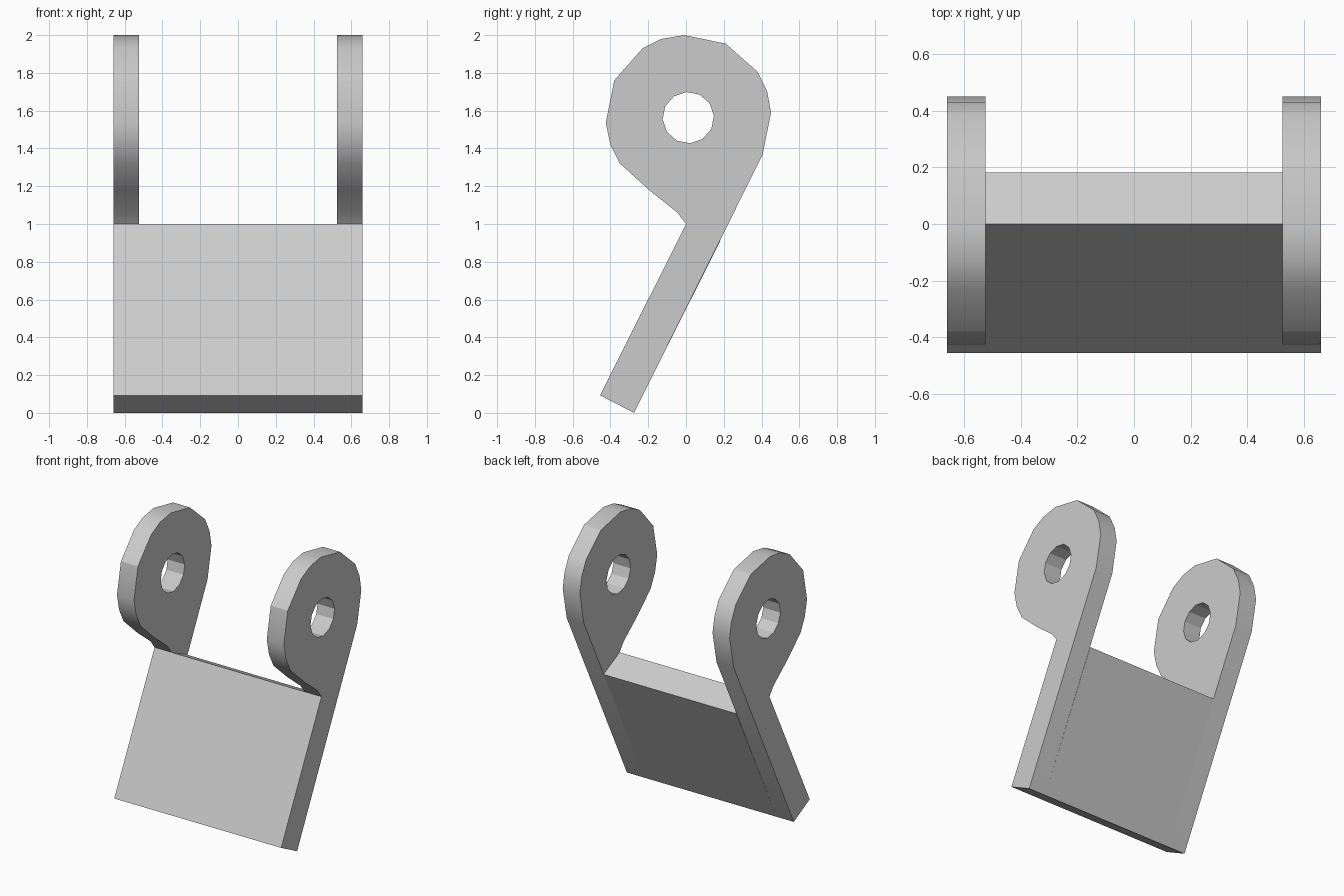
import bpy, bmesh, math
from mathutils import Vector

cube = bpy.data.objects.get("Cube")
if cube:
    bpy.data.objects.remove(cube, do_unlink=True)

# Single plain grey
grey = bpy.data.materials.new("plain_grey")
grey.use_nodes = True
colour = (0.6, 0.6, 0.6, 1)
grey.diffuse_color = colour
grey.node_tree.nodes["Principled BSDF"].inputs["Base Color"].default_value = colour


def extrude_profile(name, loops, x0, x1):
    """Fill closed (y, z) loops, holes included, and extrude them from x0 to x1."""
    bm = bmesh.new()
    edges = []
    for loop in loops:
        verts = [bm.verts.new((x0, y, z)) for y, z in loop]
        edges += [bm.edges.new((a, b)) for a, b in zip(verts, verts[1:] + verts[:1])]
    bmesh.ops.triangle_fill(bm, use_beauty=True, use_dissolve=False,
                            edges=edges, normal=Vector((1, 0, 0)))
    out = bmesh.ops.extrude_face_region(bm, geom=bm.faces[:], use_keep_orig=True)
    moved = [g for g in out["geom"] if isinstance(g, bmesh.types.BMVert)]
    bmesh.ops.translate(bm, verts=moved, vec=(x1 - x0, 0, 0))
    bmesh.ops.recalc_face_normals(bm, faces=bm.faces[:])
    mesh = bpy.data.meshes.new(name)
    bm.to_mesh(mesh)
    bm.free()
    mesh.materials.append(grey)
    obj = bpy.data.objects.new(name, mesh)
    bpy.context.collection.objects.link(obj)
    bpy.ops.object.select_all(action="DESELECT")
    obj.select_set(True)
    bpy.context.view_layer.objects.active = obj
    bpy.ops.object.shade_smooth_by_angle(angle=math.radians(29))
    return obj


# Leaning plate section, shared by the web and the arms
bottom_front, bottom_back = (-0.455, 0.093), (-0.275, 0)
top_front, top_back = (0, 1), (0.182, 0.912)

# Arm outline: the leaning leg runs up into a rounded eye
arm = [
    bottom_back, (0.405, 1.365), (0.45, 1.59), (0.43, 1.7), (0.38, 1.805),
    (0.21, 1.955), (-0.01, 2), (-0.13, 1.98), (-0.23, 1.93), (-0.38, 1.76),
    (-0.425, 1.535), (-0.4, 1.42), (-0.35, 1.32), (-0.19, 1.175),
    (-0.045, 1.06), top_front, bottom_front,
]

# Twelve-sided pin hole through the eye
hole = []
for i in range(12):
    a = math.radians(30 * i + 4)
    hole.append((0.012 + 0.136 * math.cos(a), 1.563 + 0.136 * math.sin(a)))

inner, outer = 0.525, 0.66
extrude_profile("left_arm", [arm, hole], inner, outer)
extrude_profile("right_arm", [arm, hole], -outer, -inner)
extrude_profile("web_plate", [[bottom_front, bottom_back, top_back, top_front]], -inner, inner)
